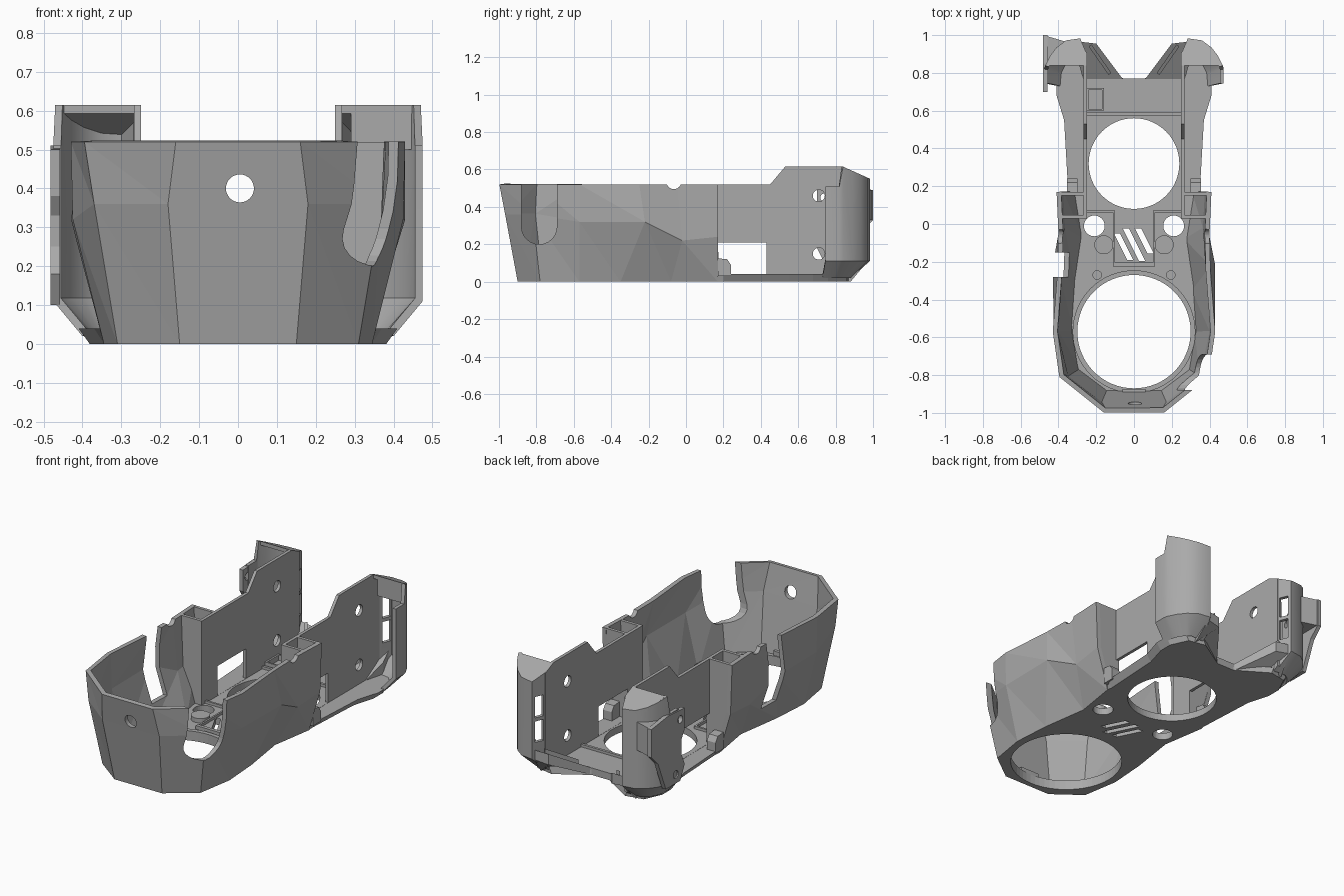
import bpy, bmesh, math
from mathutils import Vector

cube = bpy.data.objects.get("Cube")
if cube:
    bpy.data.objects.remove(cube)

GREY = (0.4, 0.4, 0.4, 1)
mat = bpy.data.materials.new("plain grey")
mat.use_nodes = True
mat.diffuse_color = GREY
mat.node_tree.nodes["Principled BSDF"].inputs["Base Color"].default_value = GREY


def finish(name, bm, recalc=True):
    if recalc:
        bmesh.ops.recalc_face_normals(bm, faces=bm.faces)
    me = bpy.data.meshes.new(name)
    bm.to_mesh(me)
    bm.free()
    me.materials.append(mat)
    ob = bpy.data.objects.new(name, me)
    bpy.context.collection.objects.link(ob)
    return ob


def prism(name, pts, lo, hi, axis="z", shape=None):
    """Extrude a 2D outline along an axis; shape may adjust each corner."""
    place = {"x": lambda a, b, t: Vector((t, a, b)),
             "y": lambda a, b, t: Vector((a, t, b)),
             "z": lambda a, b, t: Vector((a, b, t))}[axis]
    bm = bmesh.new()
    rows = []
    for top, t in enumerate((lo, hi)):
        vs = [place(a, b, t) for a, b in pts]
        rows.append([bm.verts.new(shape(v, top) if shape else v) for v in vs])
    n = len(pts)
    bm.faces.new(rows[0])
    bm.faces.new(rows[1])
    for i in range(n):
        j = (i + 1) % n
        bm.faces.new((rows[0][i], rows[0][j], rows[1][j], rows[1][i]))
    return finish(name, bm)


def box(name, x0, x1, y0, y1, z0, z1):
    return prism(name, [(x0, y0), (x1, y0), (x1, y1), (x0, y1)], z0, z1)


def circle(cx, cy, r, n=32):
    return [(cx + r * math.cos(2 * math.pi * i / n), cy + r * math.sin(2 * math.pi * i / n)) for i in range(n)]


def apply_mods(ob):
    bpy.context.view_layer.objects.active = ob
    for m in list(ob.modifiers):
        bpy.ops.object.modifier_apply(modifier=m.name)


def cut(ob, cutter):
    cutter.hide_render = True
    m = ob.modifiers.new("cut", "BOOLEAN")
    m.operation, m.solver, m.object = "DIFFERENCE", "EXACT", cutter
    apply_mods(ob)
    bpy.data.objects.remove(cutter)


def skin(name, rings, thick):
    """Thin wall through stacked open outlines, running clockwise from above."""
    bm = bmesh.new()
    rows = [[bm.verts.new(p) for p in r] for r in rings]
    for a, b in zip(rows, rows[1:]):
        for i in range(len(a) - 1):
            bm.faces.new((a[i], b[i], b[i + 1]))
            bm.faces.new((a[i], b[i + 1], a[i + 1]))
    ob = finish(name, bm, recalc=False)
    m = ob.modifiers.new("wall", "SOLIDIFY")
    m.thickness, m.offset, m.use_even_offset = thick, -1, True
    apply_mods(ob)
    return ob


def both(half):
    return half + [(-p[0], *p[1:]) for p in reversed(half)]


# faceted front shell
low = [(.33, .17), (.29, -.08), (.33, -.35), (.345, -.57), (.31, -.78), (.15, -.9)]
mid = [(.40, .17, .24), (.39, -.02, .22), (.43, -.22, .32), (.425, -.57, .32), (.37, -.82, .36), (.18, -.967, .36)]
top = [(.41, .17), (.40, -.05), (.405, -.25), (.43, -.57), (.395, -.81), (.16, -.998)]
rings = [[(x, y, 0) for x, y in both(low)], both(mid), [(x, y, .52) for x, y in both(top)]]
shell = skin("front_shell", rings, .025)
cut(shell, prism("c", circle(0.005, .4, .036), -1.2, -.8, "y"))
u_notch = [(-.69, .6), (-.88, .6)] + [(-.785 + .095 * math.cos(a), .295 + .095 * math.sin(a))
                                      for a in [math.pi * (1 + i / 12) for i in range(13)]]
cut(shell, prism("c", u_notch, .2, .6, "x"))
cut(shell, box("c", -.6, -.25, -.28, -.15, .14, .6))
cut(shell, prism("c", circle(-.065, .535, .04), -.6, .6, "x"))

# floor plate with openings
tail = [(.06, .77), (.25, .88), (.36, .86), (.41, .76), (.41, .68), (.37, .55), (.35, .2)]
floor = prism("floor_plate", both(tail + low), 0, .04,
              shape=lambda v, t: Vector((v.x * (.93 if v.y > .18 and not t else 1), v.y, v.z)))
for cx, cy, r, n in ((0, -.57, .3, 64), (0, .32, .24, 64), (.21, -.01, .055, 32), (-.21, -.01, .055, 32)):
    cut(floor, prism("c", circle(cx, cy, r, n), -.1, .1))
for cx, cy, h in ((-.055, -.12, .07), (0, -.11, .085), (.055, -.09, .065)):
    slot = [(cx - .016 - h * .5, cy + h), (cx + .016 - h * .5, cy + h),
            (cx + .016 + h * .5, cy - h), (cx - .016 + h * .5, cy - h)]
    cut(floor, prism("c", slot, -.1, .1))

# rim around the large opening
rim = prism("opening_rim", circle(0, -.57, .325, 64), .02, .055)
cut(rim, prism("c", circle(0, -.57, .3, 64), -.1, .2))

# floor details
box("cross_rib", -.11, .11, -.225, -.205, .03, .06)
box("front_clip", -.06, .06, -.893, -.873, .045, .08)
box("rear_step", -.25, .25, .575, .59, .03, .055)
frame = box("small_frame", -.25, -.16, .6, .72, .03, .07)
cut(frame, box("c", -.24, -.17, .61, .71, 0, .1))


def back_height(v):
    return .615 - max(0, v.y - .84) * .45


def web_height(v, t):
    """Sloped underside below, steeper ramp above."""
    z = .04 + max(0, v.y - .77) * .6 if t else max(0, v.y - .88) * 1.2
    return Vector((v.x, v.y, z))


for s, side in ((1, "left"), (-1, "right")):
    def sx(pts):
        return [(s * x, y) for x, y in pts]

    def span(a, b):
        return sorted((s * a, s * b))

    # inner side wall with raised rear part, window and screw holes
    wall = prism(side + "_side_wall",
                 [(.03, .02), (.03, .52), (.45, .52), (.53, .615), (.84, .615),
                  (.91, .583), (.91, .04), (.88, .02)], *span(.25, .268), "x")
    cut(wall, prism("c", [(.17, .041), (.43, .041), (.43, .21), (.17, .21)], *span(.2, .35), "x"))
    for hz in (.46, .15):
        cut(wall, prism("c", circle(.71, hz, .032, 24), *span(.2, .35), "x"))

    # open pocket between shell and side wall
    prism(side + "_pocket_front", sx([(.255, .02), (.295, .02), (.375, .22), (.39, .52), (.255, .52)]),
          .03, .048, "y")
    prism(side + "_pocket_back", sx([(.255, .02), (.33, .02), (.395, .24), (.405, .52), (.255, .52)]),
          .152, .17, "y")

    # rounded tab beside the window
    tab = [(.17, .03), (.24, .03), (.24, .09), (.22, .12), (.17, .125)]
    prism(side + "_tab", tab, *span(.3, .355), "x")

    # rear corner post, hollow and open to the front
    plan = [(.25, .9), (.285, .983), (.36, .972), (.41, .935), (.445, .89), (.47, .84), (.475, .82), (.475, .745)]
    foot = [(.24, .86), (.26, .88), (.33, .88), (.355, .865), (.375, .84), (.39, .81), (.395, .79), (.4, .73)]
    levels = [[Vector((s * x, y, .02)) for x, y in foot],
              [Vector((s * x, y, .11)) for x, y in plan], []]
    for x, y in plan:
        v = Vector((s * x, y, .51))
        if y >= .84:
            v.z = back_height(v)
        levels[2].append(v)
    if s < 0:
        levels = [r[::-1] for r in levels]
    post = skin(side + "_rear_post", levels, .02)
    # paired slots through the inner chamfer of the post
    for z0, z1 in ((.2, .32), (.34, .46)):
        cut(post, prism("c", sx([(.215, .937), (.305, .897), (.326, .944), (.236, .984)]), z0, z1))
    bpy.ops.object.select_all(action="DESELECT")
    post.select_set(True)
    bpy.context.view_layer.objects.active = post
    bpy.ops.object.shade_smooth_by_angle(angle=math.radians(35))

    # sloping cap on the post
    cap = [(.25, .84)] + plan[:5] + [(.46, .84)]
    prism(side + "_post_cap", sx(cap), 0, 1,
          shape=lambda v, t: Vector((v.x, v.y, back_height(v) - (0 if t else .022))))

    # solid sloping web from the floor up to the post
    prism(side + "_rear_web", sx([(.06, .768), (.27, .768), (.3, .88), (.285, .965), (.2, .955)]), 0, 1,
          shape=web_height)
    prism(side + "_web_rib", sx([(.12, .8), (.135, .79), (.24, .94), (.225, .95)]), 0, 1,
          shape=lambda v, t: web_height(v, 1) + Vector((0, 0, .025 if t else -.01)))

    # raised pad and round bosses on the floor
    box(side + "_pad_edge", *span(.1, .11), -.22, .07, .03, .055)
    box(side + "_pad_end", *span(.1, .25), .06, .072, .03, .055)
    prism(side + "_boss", circle(s * .16, -.11, .05), .03, .065)
    prism(side + "_pin", circle(s * .195, -.27, .025, 20), .03, .065)

# closed upper front of the left post
box("left_post_front", .29, .46, .842, .858, .5, .606)

# extra mounting plate on the right rear post
plate = prism("mount_plate", [(.7, .5), (.85, .51), (1, .49), (1, .33), (.94, .27), (.87, .1),
                              (.74, .1), (.7, .18), (.73, .25), (.73, .33), (.7, .38)], -.482, -.458, "x")
for y, z in ((.74, .45), (.78, .15)):
    cut(plate, prism("c", circle(y, z, .022, 20), -.6, -.4, "x"))
prism("mount_wedge", [(-.48, .84), (-.48, 1), (-.36, .965), (-.44, .88)], .33, .49)
